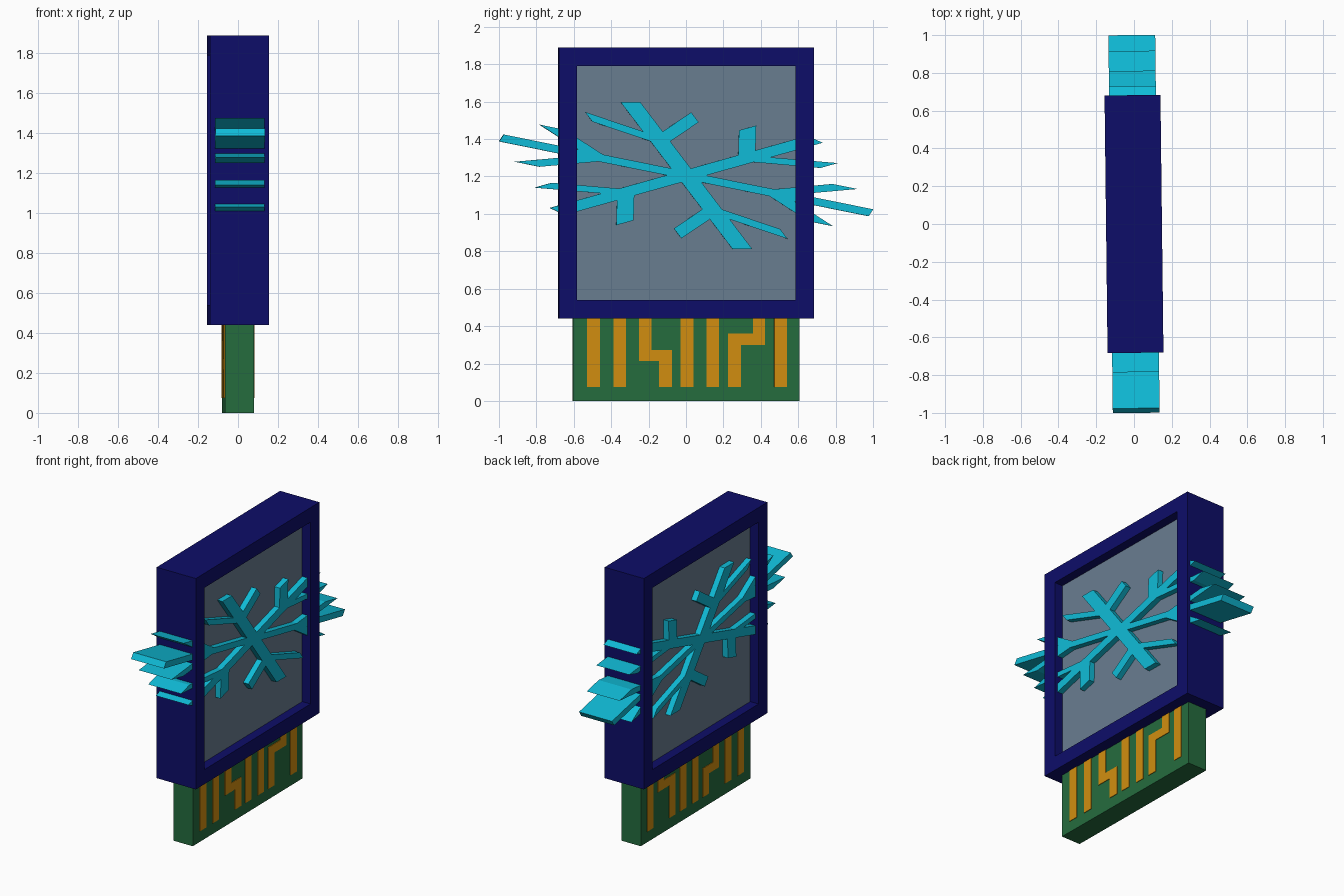
import bpy, bmesh, math
from mathutils import Matrix, Vector

if "Cube" in bpy.data.objects:
    bpy.data.objects.remove(bpy.data.objects["Cube"], do_unlink=True)

TURN = Matrix.Rotation(0.0117, 4, 'Z')   # whole model sits very slightly turned


def material(name, rgb):
    m = bpy.data.materials.new(name)
    m.use_nodes = True
    m.diffuse_color = (*rgb, 1)
    m.node_tree.nodes["Principled BSDF"].inputs["Base Color"].default_value = (*rgb, 1)
    return m


navy = material("navy blue", (0.004, 0.004, 0.14))
green = material("board green", (0.018, 0.15, 0.048))
gold = material("contact gold", (0.64, 0.27, 0.005))
grey = material("slate grey", (0.141, 0.205, 0.28))
cyan = material("ice cyan", (0.005, 0.5, 0.68))


def finish(name, bm, mat):
    bmesh.ops.recalc_face_normals(bm, faces=bm.faces)
    bm.transform(TURN)
    mesh = bpy.data.meshes.new(name)
    bm.to_mesh(mesh)
    bm.free()
    mesh.materials.append(mat)
    obj = bpy.data.objects.new(name, mesh)
    bpy.context.collection.objects.link(obj)
    return obj


def prism(name, outline, half, mat):
    """Extrude a (y, z) outline through x from -half to +half."""
    bm = bmesh.new()
    face = bm.faces.new([bm.verts.new((-half, y, z)) for y, z in outline])
    new = bmesh.ops.extrude_face_region(bm, geom=[face])["geom"]
    bmesh.ops.translate(bm, vec=(2 * half, 0, 0),
                        verts=[v for v in new if isinstance(v, bmesh.types.BMVert)])
    return finish(name, bm, mat)


def rect(y0, y1, z0, z1):
    return [(y0, z0), (y1, z0), (y1, z1), (y0, z1)]


# Frame: rectangular ring, open on both broad sides
FRAME = 0.148
bm = bmesh.new()
rings = []
for x, r in ((-FRAME, rect(-.682, .682, .44, 1.89)), (FRAME, rect(-.682, .682, .44, 1.89)),
             (FRAME, rect(-.585, .585, .54, 1.79)), (-FRAME, rect(-.585, .585, .54, 1.79))):
    rings.append([bm.verts.new((x, y, z)) for y, z in r])
for a, b in zip(rings, rings[1:] + rings[:1]):
    for i in range(4):
        j = (i + 1) % 4
        bm.faces.new((a[i], a[j], b[j], b[i]))
finish("frame", bm, navy)

# Recessed panel and circuit board
prism("panel", rect(-.6, .6, .52, 1.81), 0.085, grey)
prism("circuit_board", rect(-.605, .605, 0, .46), 0.072, green)

# Contacts: straight strips and two stepped ones, showing on both sides
TOP, LOW, CONTACT = 0.45, 0.075, 0.076
for n, y in enumerate((-.495, -.355, .005, .142, .505)):
    prism(f"contact_{n + 1}", rect(y - .034, y + .034, LOW, TOP), CONTACT, gold)


def stepped(name, top, low, z0, z1):
    """Contact running down the top span, across z0..z1, then down the low span."""
    if low[0] > top[0]:
        pts = [(top[0], TOP), (top[0], z0), (low[0], z0), (low[0], LOW),
               (low[1], LOW), (low[1], z1), (top[1], z1), (top[1], TOP)]
    else:
        pts = [(top[1], TOP), (top[1], z0), (low[1], z0), (low[1], LOW),
               (low[0], LOW), (low[0], z1), (top[0], z1), (top[0], TOP)]
    prism(name, pts, CONTACT, gold)


stepped("stepped_contact_front", (-.252, -.185), (-.145, -.075), .214, .273)
stepped("stepped_contact_back", (.357, .422), (.225, .294), .30, .36)

# Snowflake: one arm repeated six times, then stretched and skewed
W = 0.055
side = [(1.005, W), (.6, W), (.865, .295), (.73, .295), (.465, W)]
arm = [(u, -v) for u, v in reversed(side)] + side + [(W / math.tan(math.pi / 6), W)]
along = Vector((-.983, .199))
sixty = Vector((-.298, .391))
across = (sixty - along / 2) / math.sin(math.pi / 3)
flake = []
for k in range(6):
    c, s = math.cos(k * math.pi / 3), math.sin(k * math.pi / 3)
    for u, v in arm:
        p = along * (u * c - v * s) + across * (u * s + v * c)
        flake.append((p.x, p.y + 1.206))
prism("snowflake", flake, 0.124, cyan)
